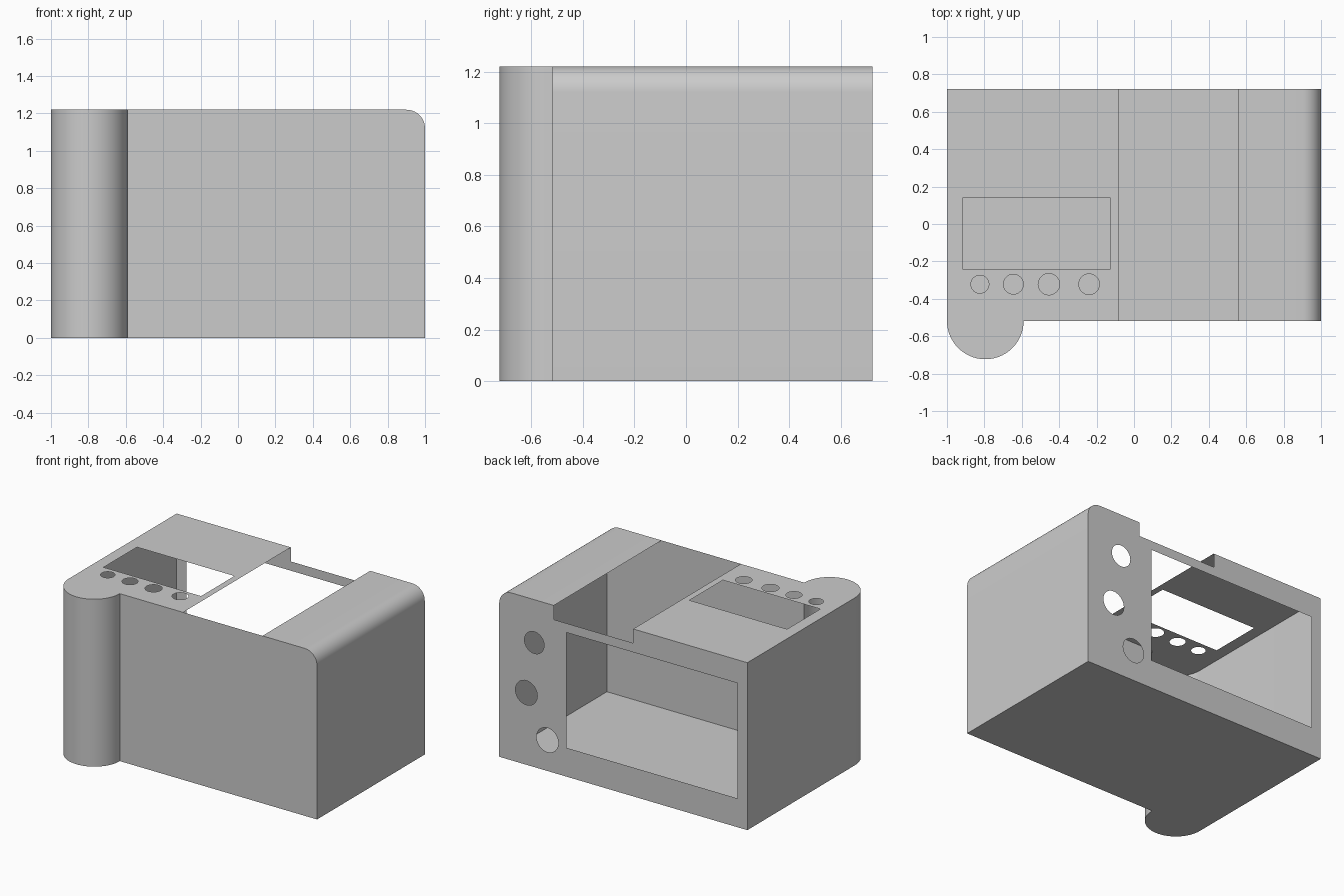
import bpy
import bmesh
from math import sin, cos, pi, radians
from mathutils import Vector

cube = bpy.data.objects.get("Cube")
if cube:
    bpy.data.objects.remove(cube, do_unlink=True)

# Main dimensions of the thin housing shell
LEFT, RIGHT = 1.0, -1.0
FRONT, BACK = -0.518, 0.722
TOP = 1.22
FILLET = 0.1
GRIP_R = 0.205
BAY_A, BAY_B = -0.08, 0.56      # open bay in the roof
NOTCH_Z = 1.117                 # lowered rear edge of the bay
MIDDLE = Vector((0, 0, TOP / 2))

grey = bpy.data.materials.new("plain_grey")
grey.use_nodes = True
colour = (0.6, 0.6, 0.6, 1)
grey.diffuse_color = colour
grey.node_tree.nodes["Principled BSDF"].inputs["Base Color"].default_value = colour


def arc(cx, cy, r, start, end, steps):
    angles = [radians(start + (end - start) * i / steps) for i in range(steps + 1)]
    return [(cx + r * cos(a), cy + r * sin(a)) for a in angles]


def circle(cx, cy, r):
    return arc(cx, cy, r, 0, 360, 32)[:-1]


def rectangle(a, b, c, d):
    return [(a, b), (c, b), (c, d), (a, d)]


def on_level(z):
    return lambda p: (p[0], p[1], z)


def on_depth(y):
    return lambda p: (p[0], y, p[1])


def finish(name, bm, smooth=False):
    """Turn the faces outward and make the object."""
    bm.normal_update()
    facing = sum(f.normal.dot(f.calc_center_median() - MIDDLE) * f.calc_area()
                 for f in bm.faces)
    if facing < 0:
        bmesh.ops.reverse_faces(bm, faces=bm.faces[:])
    mesh = bpy.data.meshes.new(name)
    bm.to_mesh(mesh)
    bm.free()
    mesh.materials.append(grey)
    obj = bpy.data.objects.new(name, mesh)
    bpy.context.collection.objects.link(obj)
    if smooth:
        bpy.ops.object.select_all(action='DESELECT')
        obj.select_set(True)
        bpy.context.view_layer.objects.active = obj
        bpy.ops.object.shade_smooth_by_angle(angle=radians(35))
    return obj


def panel(name, loops, place, normal):
    """Flat sheet: the first loop is the outline, the others are holes."""
    bm = bmesh.new()
    for loop in loops:
        verts = [bm.verts.new(place(p)) for p in loop]
        for a, b in zip(verts, verts[1:] + verts[:1]):
            bm.edges.new((a, b))
    bmesh.ops.triangle_fill(bm, use_beauty=True, edges=bm.edges[:], normal=normal)
    bmesh.ops.recalc_face_normals(bm, faces=bm.faces[:])
    return finish(name, bm)


def sheet(name, path, place_a, place_b):
    """Open wall swept between two placements of one path."""
    bm = bmesh.new()
    rows = [[bm.verts.new(place(p)) for p in path] for place in (place_a, place_b)]
    for i in range(len(path) - 1):
        bm.faces.new((rows[0][i], rows[0][i + 1], rows[1][i + 1], rows[1][i]))
    return finish(name, bm, smooth=True)


# Shared curves: the bulging grip in plan and the rounded upper edge
grip = arc(RIGHT + GRIP_R, FRONT, GRIP_R, 360, 180, 28)
shoulder = arc(LEFT - FILLET, TOP - FILLET, FILLET, 90, 0, 10)

# Floor
panel("floor", [grip + [(RIGHT, BACK), (LEFT, BACK), (LEFT, FRONT)]],
      on_level(0), (0, 0, 1))

# Roof over the grip side, with a display window and four dial holes
dials = [circle(x, -0.322, r) for x, r in
         ((-0.824, 0.048), (-0.645, 0.053), (-0.455, 0.057), (-0.24, 0.055))]
window = rectangle(-0.914, -0.242, -0.128, 0.142)
panel("control_roof",
      [grip + [(RIGHT, BACK), (BAY_A, BACK), (BAY_A, FRONT)], window] + dials,
      on_level(TOP), (0, 0, 1))

# Front wall
panel("front_wall",
      [[(RIGHT + 2 * GRIP_R, 0), (RIGHT + 2 * GRIP_R, TOP)] + shoulder + [(LEFT, 0)]],
      on_depth(FRONT), (0, 1, 0))

# Rear wall with the bay notch, screen opening and three button holes
screen = rectangle(-0.92, 0.21, 0.457, 1.05)
buttons = [circle(x, z, r) for x, z, r in
           ((0.717, 0.907, 0.079), (0.781, 0.525, 0.088), (0.611, 0.226, 0.088))]
rear = [(RIGHT, 0), (RIGHT, TOP), (BAY_A, TOP), (BAY_A, NOTCH_Z),
        (BAY_B, NOTCH_Z), (BAY_B, TOP)] + shoulder + [(LEFT, 0)]
panel("rear_wall", [rear, screen] + buttons, on_depth(BACK), (0, 1, 0))

# Left roof strip rolling over into the left wall
sheet("left_roof_and_wall", [(BAY_B, TOP)] + shoulder + [(LEFT, 0)],
      on_depth(FRONT), on_depth(BACK))

# Rounded grip running into the right wall
sheet("grip_and_right_wall", grip + [(RIGHT, BACK)], on_level(0), on_level(TOP))
